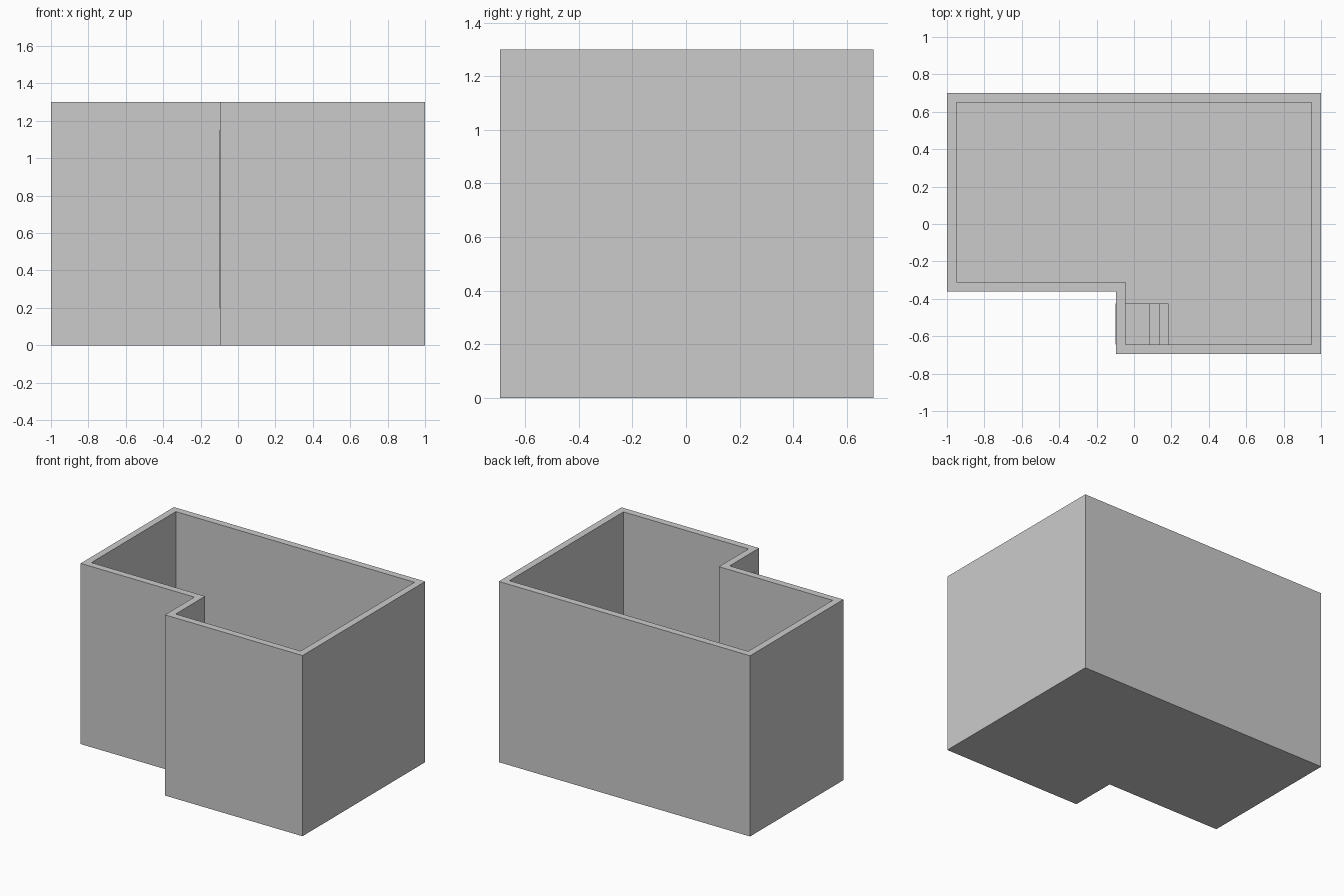
import bpy, bmesh

if "Cube" in bpy.data.objects:
    bpy.data.objects.remove(bpy.data.objects["Cube"])

def prism(name, pts, z0, z1):
    """Extrude a flat outline upward from z0 to z1."""
    bm = bmesh.new()
    face = bm.faces.new([bm.verts.new((x, y, z0)) for x, y in pts])
    new = bmesh.ops.extrude_face_region(bm, geom=[face])["geom"]
    bmesh.ops.translate(bm, vec=(0, 0, z1 - z0),
                        verts=[v for v in new if isinstance(v, bmesh.types.BMVert)])
    bmesh.ops.recalc_face_normals(bm, faces=bm.faces)
    mesh = bpy.data.meshes.new(name)
    bm.to_mesh(mesh)
    bm.free()
    ob = bpy.data.objects.new(name, mesh)
    bpy.context.collection.objects.link(ob)
    return ob

def rect(x0, x1, y0, y1):
    return [(x0, y0), (x1, y0), (x1, y1), (x0, y1)]

def outline(t):
    """L-shaped room outline, moved inward by t."""
    return [(-1 + t, -.36 + t), (-.095 + t, -.36 + t), (-.095 + t, -.695 + t),
            (1 - t, -.695 + t), (1 - t, .7 - t), (-1 + t, .7 - t)]

# Room shell: floor and walls, hollowed out from above
shell = prism("room_shell", outline(0), 0, 1.3)
hollow = prism("hollow_cutter", outline(.05), .05, 1.5)
hollow.hide_render = True
hollow.hide_set(True)
cut = shell.modifiers.new("hollow", 'BOOLEAN')
cut.object, cut.operation, cut.solver = hollow, 'DIFFERENCE', 'EXACT'

# Stair in the front corner, one stepped profile across its width
profile = [(-.045, .05), (.185, .05), (.185, .1), (.14, .1),
           (.14, .15), (.085, .15), (.085, .2), (-.045, .2)]
stair = prism("corner_stair", profile, .425, .645)
stair.rotation_euler.x = 1.5707963

# Thin door leaf on the outside of the notch wall
prism("door", rect(-.098, -.094, -.645, -.425), .2, 1.15)
